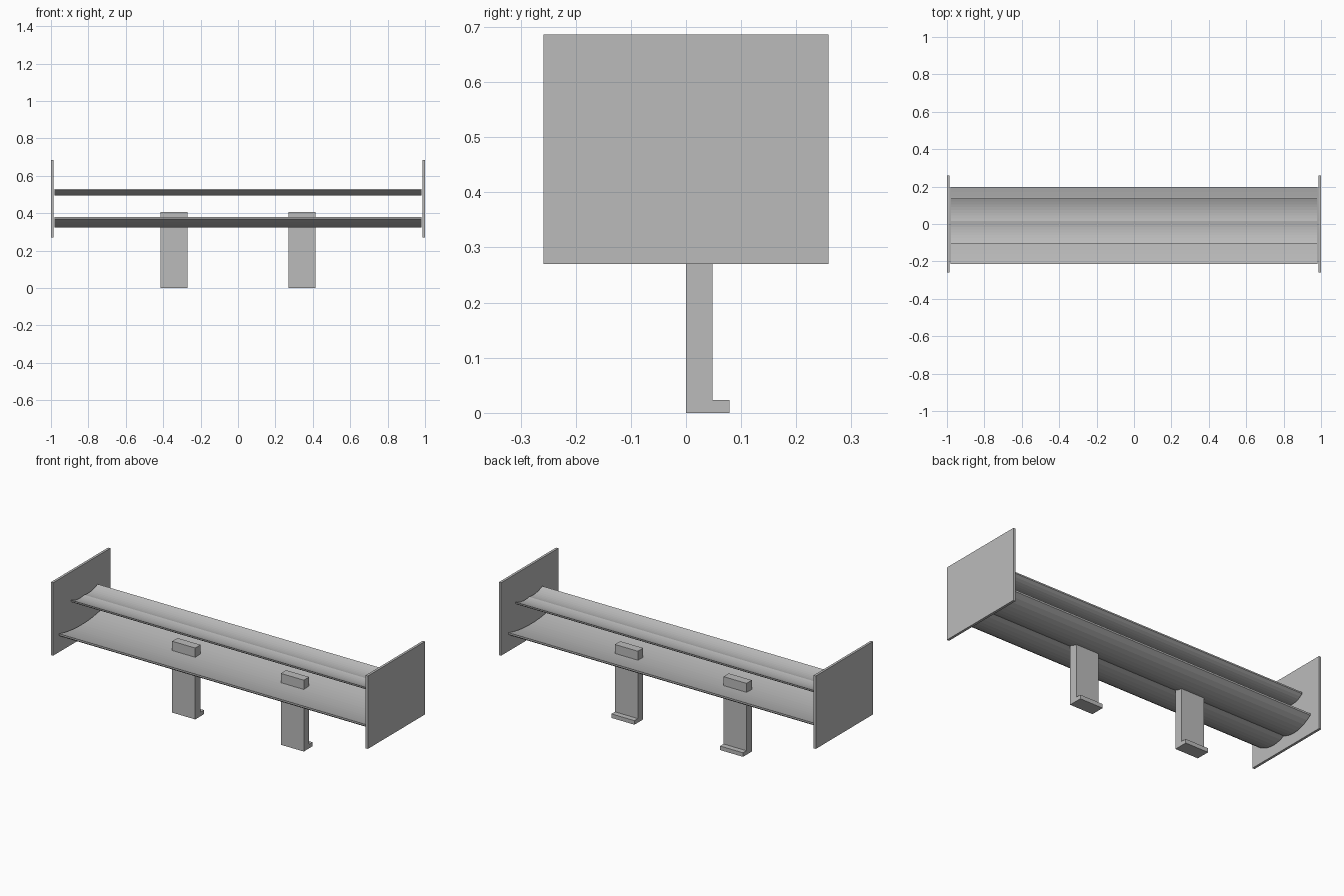
import bpy
import bmesh

cube = bpy.data.objects.get("Cube")
if cube:
    bpy.data.objects.remove(cube, do_unlink=True)

# Single plain grey finish
grey = bpy.data.materials.new("plain_grey")
grey.use_nodes = True
colour = (0.5, 0.5, 0.5, 1)
grey.diffuse_color = colour
grey.node_tree.nodes["Principled BSDF"].inputs["Base Color"].default_value = colour


def extrude_profile(name, points, x0, x1):
    """Extrude a closed (y, z) outline along x."""
    bm = bmesh.new()
    face = bm.faces.new([bm.verts.new((x0, y, z)) for y, z in points])
    result = bmesh.ops.extrude_face_region(bm, geom=[face])
    moved = [v for v in result["geom"] if isinstance(v, bmesh.types.BMVert)]
    bmesh.ops.translate(bm, verts=moved, vec=(x1 - x0, 0, 0))
    bmesh.ops.recalc_face_normals(bm, faces=bm.faces)
    mesh = bpy.data.meshes.new(name)
    bm.to_mesh(mesh)
    bm.free()
    mesh.materials.append(grey)
    obj = bpy.data.objects.new(name, mesh)
    bpy.context.collection.objects.link(obj)
    return obj


def wing_outline(front, back, top, bottom, steps=16):
    """Cupped outline; top and bottom are (tip height, depth, lobe sag)."""
    def height(u, tip, depth, sag):
        a = abs(u)
        return tip - depth * (1 - a * a) - sag * 4 * a * (1 - a)

    us = [2 * i / steps - 1 for i in range(steps + 1)]
    mid, half = (front + back) / 2, (back - front) / 2
    upper = [(mid + half * u, height(u, *top)) for u in us]
    lower = [(mid + half * u, height(u, *bottom)) for u in reversed(us)]
    return upper + lower


# Two wing blades spanning between the end plates
SPAN = 0.98
extrude_profile("lower_wing", wing_outline(-0.213, 0.198, (0.38, 0.026, 0), (0.37, 0.028, 0.024)),
                -SPAN, SPAN)
extrude_profile("upper_wing", wing_outline(-0.105, 0.135, (0.53, 0.015, 0.006), (0.522, 0.014, 0.0165)),
                -SPAN, SPAN)

# End plates and L-shaped supports on both sides
plate = [(-0.258, 0.27), (0.258, 0.27), (0.258, 0.686), (-0.258, 0.686)]
support = [(0, 0), (0.079, 0), (0.079, 0.023), (0.048, 0.023), (0.048, 0.407), (0, 0.407)]
for side, s in (("left", 1), ("right", -1)):
    extrude_profile(side + "_end_plate", plate, s * 0.986, s)
    extrude_profile(side + "_support", support, s * 0.27, s * 0.415)
